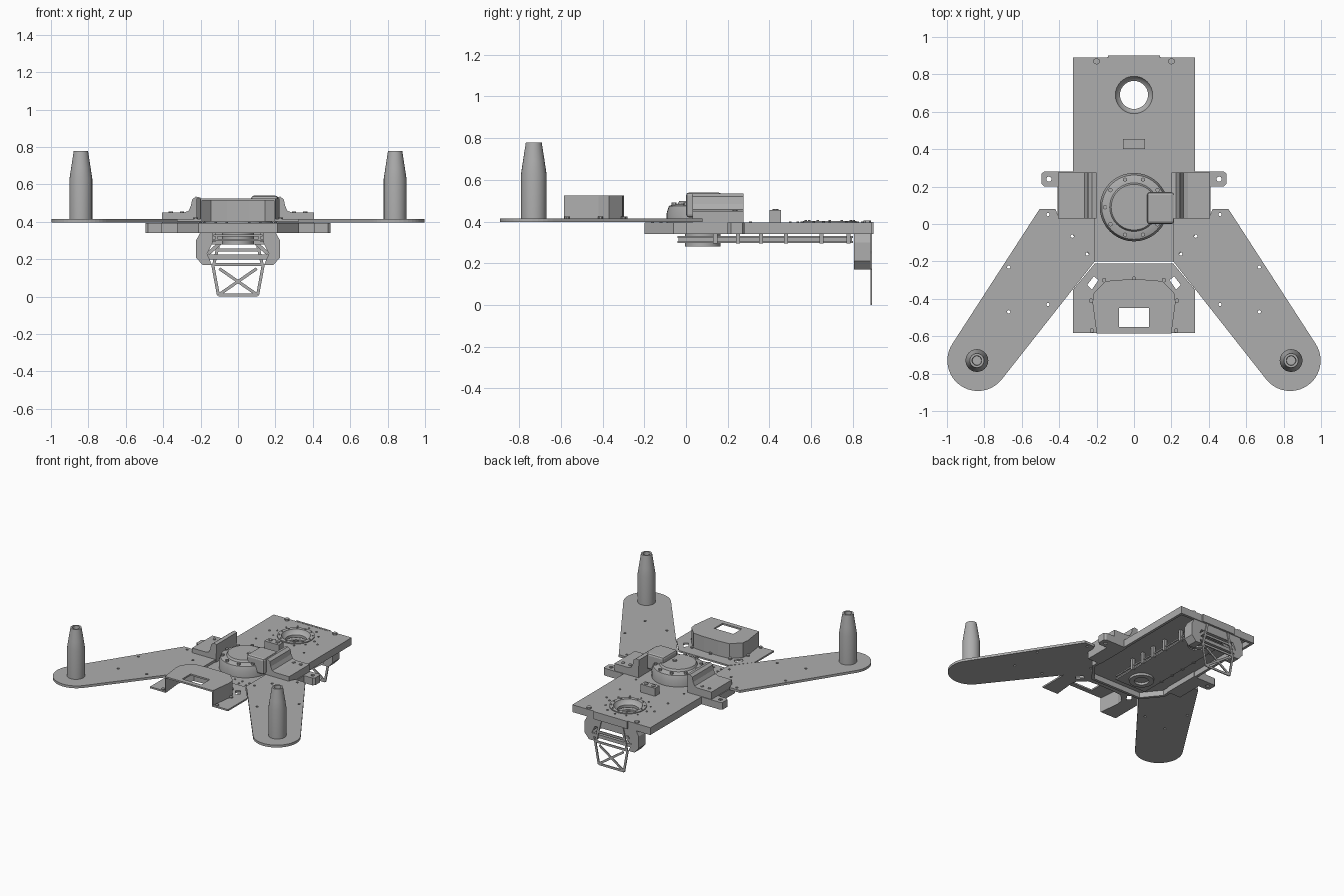
import bpy, bmesh, math
from mathutils import Vector

if "Cube" in bpy.data.objects:
    bpy.data.objects.remove(bpy.data.objects["Cube"])

grey = bpy.data.materials.new("plain_grey")
grey.use_nodes = True
grey.diffuse_color = (0.42, 0.42, 0.42, 1)
grey.node_tree.nodes["Principled BSDF"].inputs["Base Color"].default_value = grey.diffuse_color


def finish(name, bm):
    bmesh.ops.recalc_face_normals(bm, faces=bm.faces)
    mesh = bpy.data.meshes.new(name)
    bm.to_mesh(mesh)
    bm.free()
    mesh.materials.append(grey)
    obj = bpy.data.objects.new(name, mesh)
    bpy.context.collection.objects.link(obj)
    return obj


def prism(name, pts, lo, hi, axis="z"):
    """Extrude an outline along one axis; the outline uses the other two axes in order."""
    place = {"x": lambda p, h: (h, p[0], p[1]), "y": lambda p, h: (p[0], h, p[1]),
             "z": lambda p, h: (p[0], p[1], h)}[axis]
    bm = bmesh.new()
    face = bm.faces.new([bm.verts.new(place(p, lo)) for p in pts])
    top = bmesh.ops.extrude_face_region(bm, geom=[face])["geom"]
    offset = Vector(place((0, 0), hi - lo))
    bmesh.ops.translate(bm, vec=offset, verts=[v for v in top if isinstance(v, bmesh.types.BMVert)])
    return finish(name, bm)


def box(name, x0, x1, y0, y1, z0, z1):
    return prism(name, [(x0, y0), (x1, y0), (x1, y1), (x0, y1)], z0, z1)


def lathe(name, profile, x, y, steps=32):
    """Spin a closed (radius, z) profile round a vertical axis."""
    bm = bmesh.new()
    rings = []
    for r, z in profile:
        rings.append([bm.verts.new((x + r * math.cos(math.tau * i / steps),
                                    y + r * math.sin(math.tau * i / steps), z)) for i in range(steps)])
    for a, b in zip(rings, rings[1:] + rings[:1]):
        for i in range(steps):
            j = (i + 1) % steps
            bm.faces.new((a[i], a[j], b[j], b[i]))
    obj = finish(name, bm)
    bpy.context.view_layer.objects.active = obj
    bpy.ops.object.select_all(action="DESELECT")
    obj.select_set(True)
    bpy.ops.object.shade_smooth_by_angle(angle=math.radians(35))
    return obj


def discs(name, places, r, lo, hi, steps=10):
    """Many small cylinders in one mesh, for bolt heads or drill cutters."""
    bm = bmesh.new()
    for x, y in places:
        made = bmesh.ops.create_cone(bm, cap_ends=True, segments=steps, radius1=r, radius2=r, depth=hi - lo)
        bmesh.ops.translate(bm, vec=(x, y, (lo + hi) / 2), verts=made["verts"])
    return finish(name, bm)


def cut(obj, cutter):
    cutter.hide_render = True
    mod = obj.modifiers.new("cut", "BOOLEAN")
    mod.operation, mod.solver, mod.object = "DIFFERENCE", "EXACT", cutter
    graph = bpy.context.evaluated_depsgraph_get()
    mesh = bpy.data.meshes.new_from_object(obj.evaluated_get(graph))
    obj.modifiers.clear()
    obj.data = mesh
    bpy.data.objects.remove(cutter)


def both(pts):
    """Close a right-hand half outline with its mirror image."""
    return pts + [(-x, y) for x, y in reversed(pts)]


def circle(x, y, r, n):
    return [(x + r * math.cos(math.tau * i / n), y + r * math.sin(math.tau * i / n)) for i in range(n)]


def bar(name, a, b, width, y0, y1):
    """Flat strut in the xz plane."""
    a, b = Vector(a), Vector(b)
    d = (b - a).normalized() * width / 2
    n = Vector((-d.y, d.x))
    return prism(name, [a + n, b + n, b - n, a - n], y0, y1, "y")


SIDES = ((1, "left"), (-1, "right"))
HATCH = (0, 0.69)

# Deck: an inverted tray with a round hatch
deck = prism("deck", both([(0.21, -0.2), (0.325, -0.06), (0.325, 0.89)]), 0.34, 0.395)
cut(deck, prism("tray_cutter", both([(0.2, -0.18), (0.305, -0.05), (0.305, 0.87)]), 0.3, 0.38))
cut(deck, discs("hatch_cutter", [HATCH], 0.1, 0.3, 0.5, 32))
lathe("hatch_ring", [(0.075, 0.35), (0.105, 0.35), (0.105, 0.395), (0.128, 0.395),
                     (0.128, 0.402), (0.1, 0.402), (0.09, 0.38), (0.075, 0.37)], *HATCH)
discs("hatch_bolts", circle(*HATCH, 0.155, 12), 0.006, 0.39, 0.4)
discs("hatch_ring_bolts", circle(*HATCH, 0.115, 12), 0.006, 0.39, 0.407)
discs("deck_bolts", [(s * 0.2, y) for s in (1, -1) for y in (0.31, 0.5, 0.66)], 0.007, 0.39, 0.4)
discs("front_bolts", [(s * x, y) for s in (1, -1) for x in (0.06, 0.12, 0.18)
                      for y in (-0.12, -0.16)], 0.007, 0.39, 0.4)
discs("corner_bolts", [(s * 0.2, 0.87) for s in (1, -1)], 0.018, 0.39, 0.406, 6)

# Small bracket on the deck
box("deck_bracket", -0.06, 0.06, 0.4, 0.455, 0.39, 0.455)
discs("deck_bracket_bolts", [(-0.03, 0.43), (0.03, 0.43)], 0.014, 0.45, 0.461)

# Carrier slung under the deck
for label, z0, z1 in (("lower", 0.297, 0.307), ("upper", 0.322, 0.332)):
    plate = box("carrier_" + label, -0.13, 0.13, -0.04, 0.8, z0, z1)
    cut(plate, discs("carrier_cutter", [HATCH], 0.078, 0.2, 0.4, 32))
for s, side in SIDES:
    box("carrier_rail_" + side, s * 0.11, s * 0.12, -0.035, 0.795, 0.305, 0.324)
    for i, y in enumerate((0.14, 0.25, 0.36, 0.48, 0.65, 0.78)):
        box(f"carrier_post_{side}_{i}", s * 0.118, s * 0.14, y - 0.01, y + 0.01, 0.295, 0.385)
lathe("pivot_boss", [(0.05, 0.28), (0.085, 0.28), (0.085, 0.39), (0.05, 0.39)], 0, 0.08)

# Crossbar through the deck
for s, side in SIDES:
    ear = prism("crossbar_" + side, [(s * 0.3, 0.2), (s * 0.48, 0.2), (s * 0.495, 0.215),
                                     (s * 0.495, 0.27), (s * 0.48, 0.28), (s * 0.3, 0.28)], 0.34, 0.395)
    cut(ear, discs("ear_cutter", [(s * 0.455, 0.24)], 0.014, 0.3, 0.5))
    box("arm_root_" + side, s * 0.3, s * 0.41, 0.0, 0.2, 0.34, 0.395)

# Turret in the middle
lathe("turret", [(0.001, 0.39), (0.183, 0.39), (0.183, 0.44), (0.172, 0.475), (0.14, 0.485),
                 (0.13, 0.485), (0.122, 0.5), (0.001, 0.5)], 0, 0.09, 40)
discs("turret_bolts", circle(0, 0.09, 0.155, 10), 0.012, 0.47, 0.492, 6)
hatch = box("turret_block", 0.07, 0.215, 0.0, 0.17, 0.42, 0.54)
bevel = hatch.modifiers.new("bevel", "BEVEL")
bevel.width, bevel.segments = 0.015, 2
discs("turret_pin", [(0.03, 0.09)], 0.015, 0.49, 0.508)

# Swept guards beside the turret
guard = [(0.205, 0.39), (0.2, 0.53), (0.225, 0.535), (0.245, 0.52), (0.252, 0.485),
         (0.265, 0.458), (0.29, 0.45), (0.405, 0.45), (0.405, 0.39)]
for s, side in SIDES:
    prism("guard_" + side, [(s * x, z) for x, z in guard], 0.03, 0.275, "y")
    discs("guard_bolts_" + side, [(s * 0.36, 0.235), (s * 0.3, 0.235)], 0.012, 0.445, 0.456)

# Swept arms with round ends, drilled, each carrying a tapered post
holes = [(0.46, 0.05), (0.33, -0.065), (0.25, -0.16), (0.46, -0.43), (0.67, -0.47), (0.67, -0.23)]
for s, side in SIDES:
    tip = [(0.835 + 0.163 * math.cos(a), -0.73 + 0.163 * math.sin(a))
           for a in (math.radians(-142 + 175 * i / 20) for i in range(21))]
    outline = [(0.21, 0.03), (0.21, -0.2)] + tip + [(0.505, 0.08), (0.42, 0.08), (0.4, 0.03)]
    arm = prism("arm_" + side, [(s * x, y) for x, y in outline], 0.397, 0.415)
    cut(arm, discs("arm_cutter", [(s * x, y) for x, y in holes], 0.009, 0.3, 0.5))
    lathe("post_" + side, [(0.001, 0.41), (0.061, 0.41), (0.061, 0.63), (0.052, 0.69), (0.038, 0.78),
                           (0.026, 0.78), (0.024, 0.75), (0.001, 0.75)], s * 0.84, -0.73, 24)

# Front housing: open-fronted shell with a window in its roof
shell = [(0.2, -0.585), (0.222, -0.42), (0.215, -0.37), (0.15, -0.305), (0.06, -0.298)]
inner = [(0.19, -0.62), (0.21, -0.42), (0.203, -0.375), (0.145, -0.317), (0.06, -0.31)]
housing = prism("front_housing", both(shell), 0.405, 0.525)
cut(housing, prism("hollow_cutter", both(inner), 0.3, 0.513))
cut(housing, box("window_cutter", -0.08, 0.08, -0.55, -0.45, 0.4, 0.6))
flange = prism("front_flange", both([(0.325, -0.583), (0.325, -0.35), (0.21, -0.212)]), 0.402, 0.414)
cut(flange, prism("flange_cutter", both(inner), 0.3, 0.5))
for s, side in SIDES:
    slot = [(s * x, y) for x, y in ((0.19, -0.3), (0.215, -0.28), (0.25, -0.325), (0.225, -0.35))]
    cut(flange, prism("slot_cutter", slot, 0.3, 0.412 + 0.1))
discs("front_housing_bolts", [(s * x, y) for s in (1, -1) for x, y in
                              ((0.225, -0.57), (0.23, -0.41), (0.16, -0.3), (0.0, -0.292))], 0.012, 0.41, 0.424)

# Rear bracket: cheeks and cross members under the deck
cheek = [(0.2, 0.345), (0.225, 0.3), (0.225, 0.21), (0.19, 0.17), (0.14, 0.17), (0.165, 0.23),
         (0.135, 0.29), (0.135, 0.345)]
for s, side in SIDES:
    prism("rear_cheek_" + side, [(s * x, z) for x, z in cheek], 0.805, 0.885, "y")
    bar("rear_brace_" + side, (s * 0.16, 0.23), (s * 0.08, 0.3), 0.02, 0.83, 0.88)
box("rear_crossbar_upper", -0.15, 0.15, 0.82, 0.885, 0.28, 0.345)
box("rear_crossbar_lower", -0.17, 0.17, 0.85, 0.885, 0.2, 0.225)
box("rear_cap", -0.14, 0.14, 0.885, 0.9, 0.34, 0.397)

# Rear hanging lattice
corners = [(-0.135, 0.172), (0.135, 0.172), (0.105, 0.008), (-0.105, 0.008)]
struts = list(zip(corners, corners[1:] + corners[:1]))
struts += [((-0.1, 0.15), (0.1, 0.012)), ((0.1, 0.15), (-0.1, 0.012)),
           ((-0.13, 0.17), (-0.09, 0.34)), ((0.13, 0.17), (0.09, 0.34)), ((-0.12, 0.25), (0.12, 0.25))]
for i, (a, b) in enumerate(struts):
    bar(f"lattice_strut_{i}", a, b, 0.016, 0.885, 0.892)
